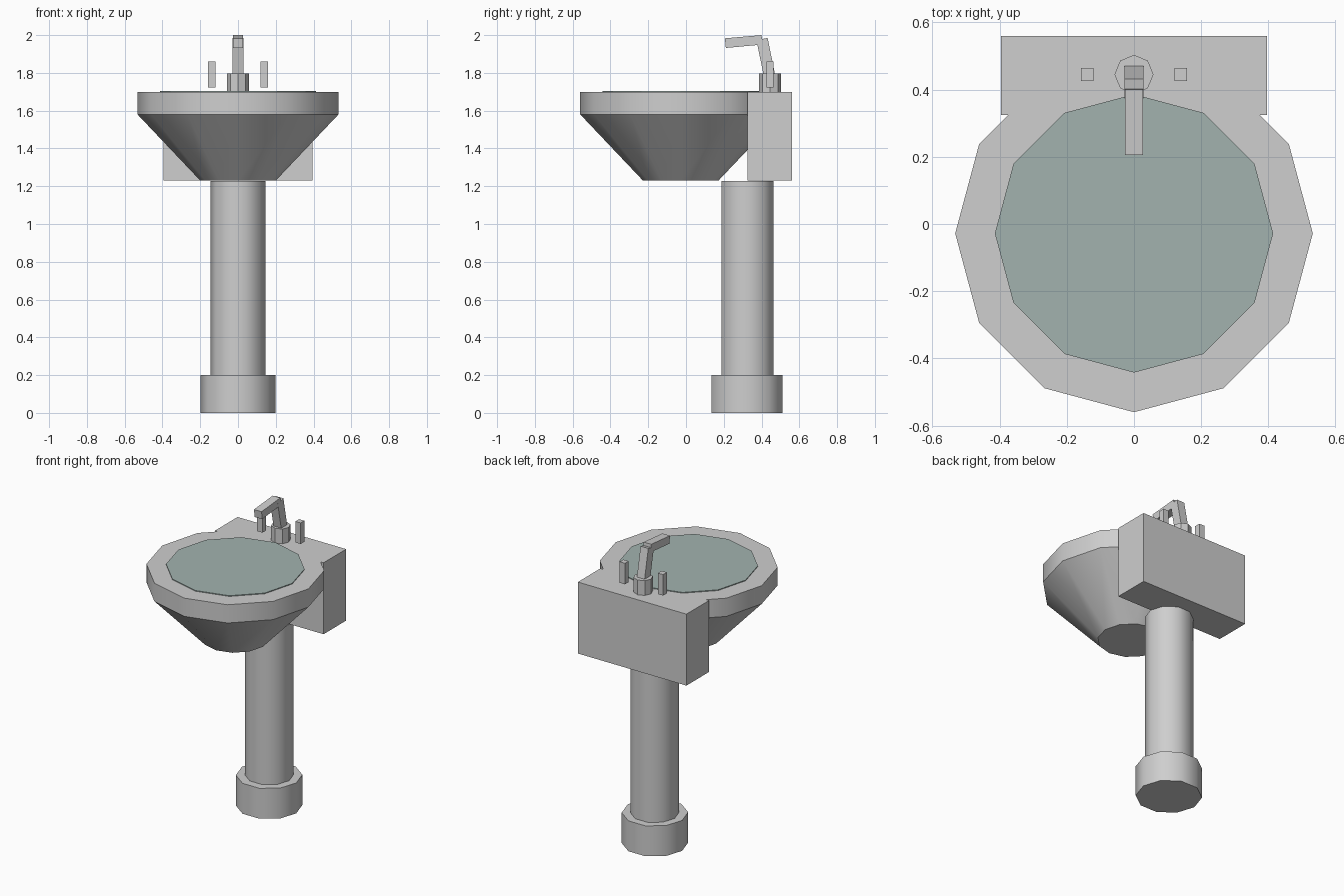
import bpy, bmesh, math

if "Cube" in bpy.data.objects:
    bpy.data.objects.remove(bpy.data.objects["Cube"])


def material(name, rgb):
    m = bpy.data.materials.new(name)
    m.diffuse_color = (*rgb, 1)
    m.use_nodes = True
    m.node_tree.nodes["Principled BSDF"].inputs["Base Color"].default_value = m.diffuse_color
    return m


CERAMIC = material("grey ceramic", (0.62, 0.62, 0.62))
WATER = material("pale teal water", (0.36, 0.45, 0.43))


def finish(name, bm, mat, smooth=False):
    bmesh.ops.recalc_face_normals(bm, faces=bm.faces)
    me = bpy.data.meshes.new(name)
    bm.to_mesh(me)
    bm.free()
    me.materials.append(mat)
    ob = bpy.data.objects.new(name, me)
    bpy.context.collection.objects.link(ob)
    if smooth:
        bpy.ops.object.select_all(action='DESELECT')
        ob.select_set(True)
        bpy.context.view_layer.objects.active = ob
        bpy.ops.object.shade_smooth_by_angle(angle=math.radians(40))
    return ob


def lathe(name, profile, sides, cy, mat, smooth=True, cut_y=None):
    """Closed turned solid from (radius, z) rings, with a vertex on the x axis."""
    bm = bmesh.new()
    rings = [[bm.verts.new((r * math.cos(math.tau * i / sides),
                            cy + r * math.sin(math.tau * i / sides), z))
              for i in range(sides)] for r, z in profile]
    for a, b in zip(rings, rings[1:]):
        for i in range(sides):
            j = (i + 1) % sides
            bm.faces.new((a[i], a[j], b[j], b[i]))
    bm.faces.new(rings[0])
    bm.faces.new(rings[-1])
    if cut_y is not None:
        # trim flush against the back block
        bmesh.ops.bisect_plane(bm, geom=bm.verts[:] + bm.edges[:] + bm.faces[:],
                               plane_co=(0, cut_y, 0), plane_no=(0, 1, 0), clear_outer=True)
        bmesh.ops.holes_fill(bm, edges=[e for e in bm.edges if e.is_boundary])
    return finish(name, bm, mat, smooth)


def side_prism(name, yz, x0, x1, mat):
    """Side outline of (y, z) points extruded from x0 to x1."""
    bm = bmesh.new()
    a = [bm.verts.new((x0, y, z)) for y, z in yz]
    b = [bm.verts.new((x1, y, z)) for y, z in yz]
    bm.faces.new(a)
    bm.faces.new(b)
    for i in range(len(yz)):
        j = (i + 1) % len(yz)
        bm.faces.new((a[i], a[j], b[j], b[i]))
    return finish(name, bm, mat)


def rect(y0, y1, z0, z1):
    return [(y0, z0), (y1, z0), (y1, z1), (y0, z1)]


# Pedestal
lathe("pedestal_foot", [(0.198, 0), (0.198, 0.2)], 10, 0.323, CERAMIC)
lathe("pedestal_column", [(0.145, 0.2), (0.145, 1.227)], 10, 0.325, CERAMIC)

# Basin, back block and water
lathe("basin", [(0.2, 1.23), (0.532, 1.58), (0.532, 1.70)], 12, -0.028, CERAMIC, cut_y=0.325)
side_prism("back_block", rect(0.325, 0.56, 1.23, 1.70), -0.395, 0.395, CERAMIC)
lathe("water", [(0.414, 1.698), (0.414, 1.705)], 12, -0.028, WATER, smooth=False)

# Tap: octagonal base, leaning stem and spout
lathe("tap_base", [(0.058, 1.70), (0.058, 1.797)], 8, 0.445, CERAMIC)
side_prism("tap_stem", [(0.373, 1.973), (0.432, 1.985), (0.478, 1.76), (0.419, 1.748)],
           -0.028, 0.028, CERAMIC)
side_prism("tap_spout", [(0.206, 1.983), (0.40, 2.0), (0.405, 1.95), (0.211, 1.932)],
           -0.0275, 0.0275, CERAMIC)

# Handles either side of the tap
for side, x in (("left", -0.139), ("right", 0.139)):
    side_prism(side + "_handle", rect(0.425, 0.464, 1.722, 1.86), x - 0.019, x + 0.019, CERAMIC)
